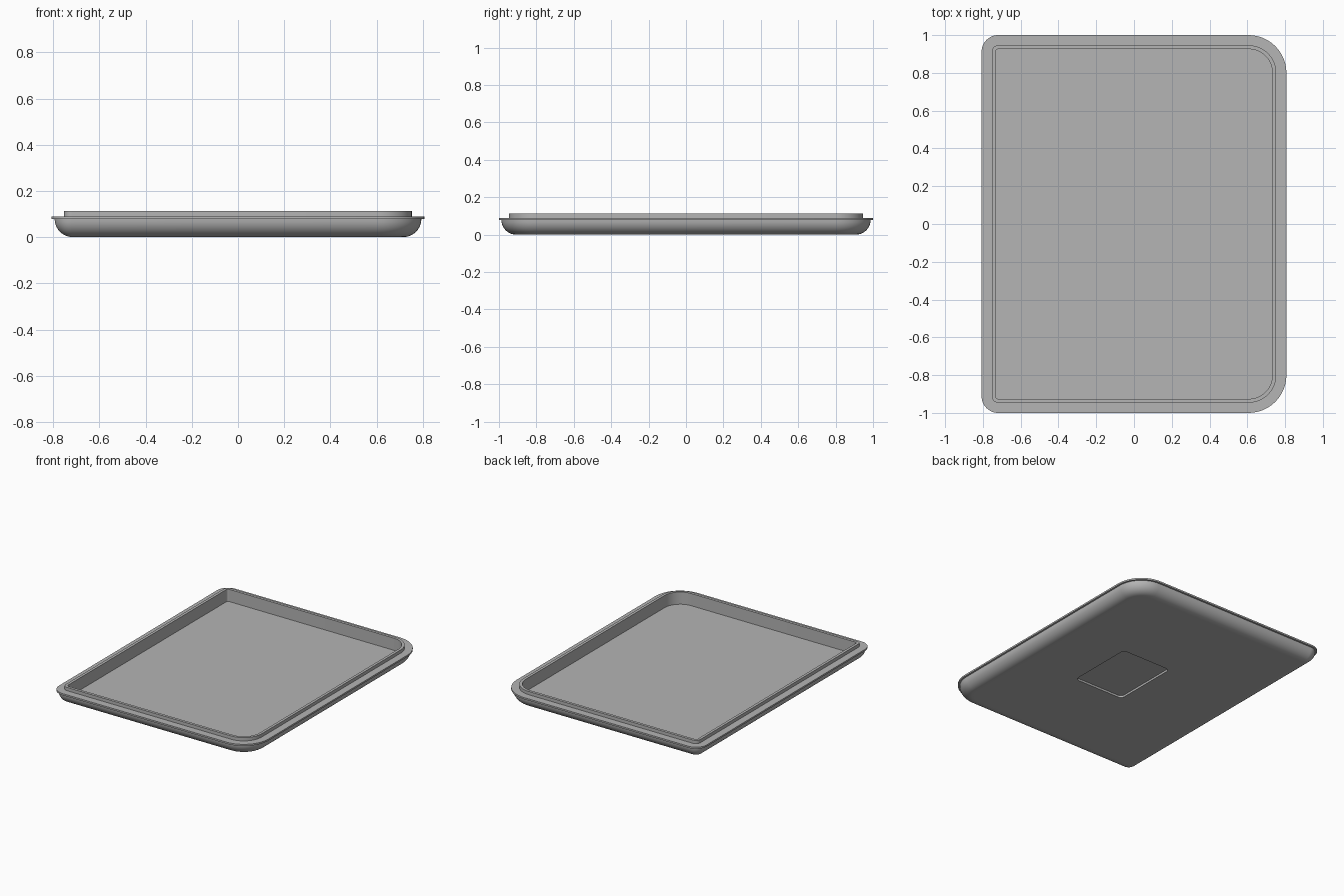
import bpy
import bmesh
from math import sin, cos, pi, radians

cube = bpy.data.objects.get("Cube")
if cube:
    bpy.data.objects.remove(cube, do_unlink=True)

HALF_X, HALF_Y = 0.807, 1.0
BIG, SMALL = 0.2, 0.088      # corner radii on the +x and -x sides
SEG = 12                     # segments per corner
BOWL_STEPS = 10

grey = bpy.data.materials.new("plain_grey")
grey.use_nodes = True
colour = (0.46, 0.46, 0.46, 1)
grey.diffuse_color = colour
grey.node_tree.nodes["Principled BSDF"].inputs["Base Color"].default_value = colour


def ring(bm, cx, hx, hy, r_pos, r_neg, z):
    """Rounded rectangle of vertices, counter-clockwise from the +x +y corner."""
    verts = []
    corners = ((1, 1, r_pos), (-1, 1, r_neg), (-1, -1, r_neg), (1, -1, r_pos))
    for i, (sx, sy, r) in enumerate(corners):
        for k in range(SEG + 1):
            a = (i + k / SEG) * pi / 2
            verts.append(bm.verts.new((cx + sx * (hx - r) + r * cos(a),
                                       sy * (hy - r) + r * sin(a), z)))
    return verts


def tray_ring(bm, inset, z):
    return ring(bm, 0, HALF_X - inset, HALF_Y - inset,
                max(BIG - inset, 0.006), max(SMALL - inset, 0.006), z)


bm = bmesh.new()

# recessed panel under the tray
rings = [ring(bm, 0.1, 0.2, 0.25, 0.03, 0.03, 0.015),
         ring(bm, 0.1, 0.2, 0.25, 0.03, 0.03, 0)]

# flat underside, then the curved bowl side
rings.append(tray_ring(bm, 0.105, 0))
for k in range(BOWL_STEPS + 1):
    a = k / BOWL_STEPS * pi / 2
    rings.append(tray_ring(bm, 0.093 - 0.08 * sin(a), 0.078 * (1 - cos(a))))

# flange, raised lip, inner wall and floor edge
for inset, z in ((0, 0.078), (0, 0.09), (0.054, 0.09),
                 (0.054, 0.114), (0.074, 0.114), (0.074, 0.025)):
    rings.append(tray_ring(bm, inset, z))

for low, high in zip(rings, rings[1:]):
    n = len(low)
    for i in range(n):
        j = (i + 1) % n
        bm.faces.new((low[i], low[j], high[j], high[i]))
bm.faces.new(rings[0][::-1])   # recess ceiling
bm.faces.new(rings[-1])        # tray floor
bmesh.ops.recalc_face_normals(bm, faces=bm.faces[:])

mesh = bpy.data.meshes.new("tray")
bm.to_mesh(mesh)
bm.free()
mesh.materials.append(grey)
tray = bpy.data.objects.new("tray", mesh)
bpy.context.collection.objects.link(tray)

bpy.ops.object.select_all(action="DESELECT")
tray.select_set(True)
bpy.context.view_layer.objects.active = tray
bpy.ops.object.shade_smooth_by_angle(angle=radians(30))
